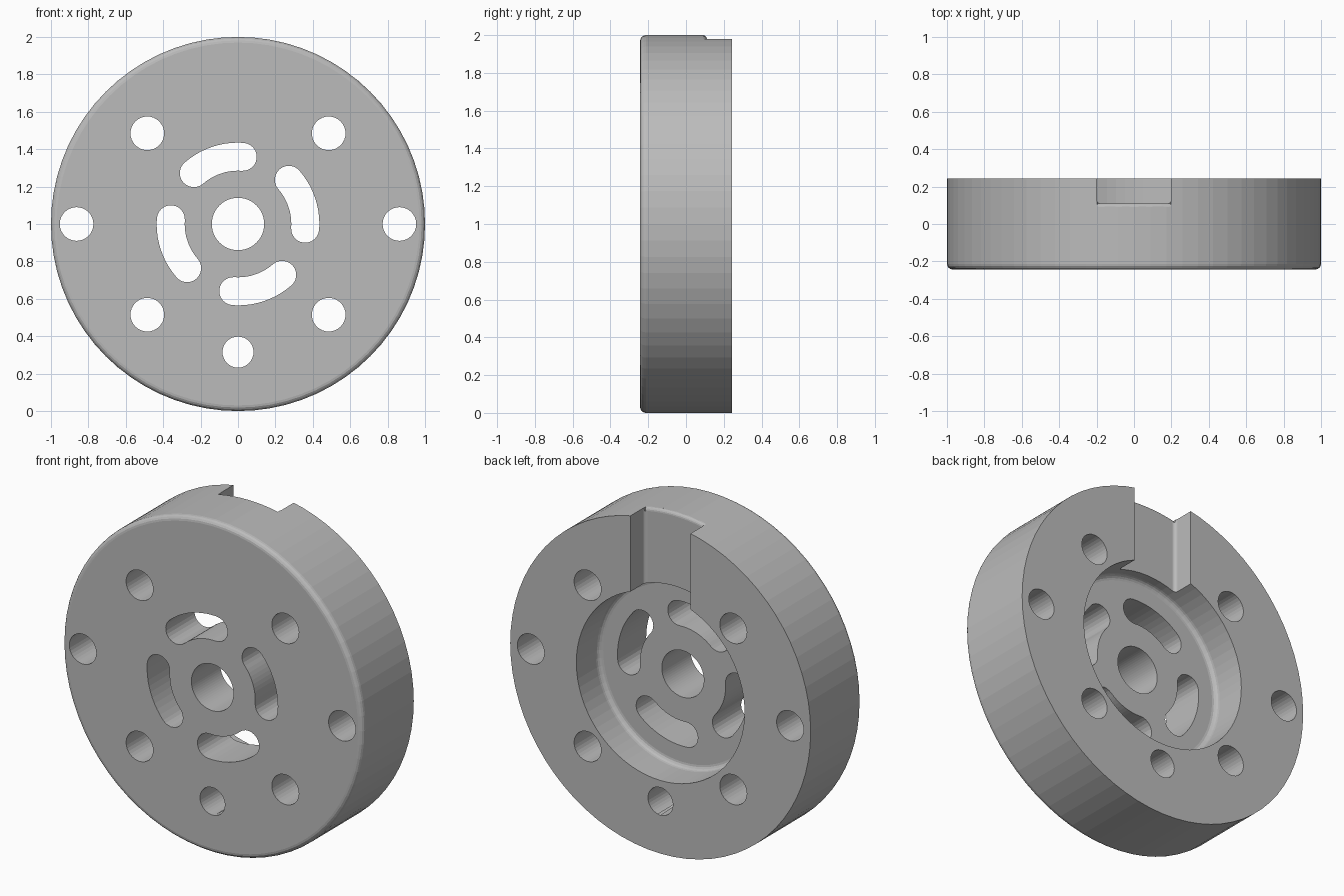
import bpy, bmesh
from math import sin, cos, pi, radians
from mathutils import Vector

if "Cube" in bpy.data.objects:
    bpy.data.objects.remove(bpy.data.objects["Cube"], do_unlink=True)

HALF = 0.243      # half thickness
FLOOR = 0.03      # recess floor
NOTCH = 0.11      # notch floor
SEGS = 72

grey = bpy.data.materials.new("plain_grey")
grey.use_nodes = True
grey.diffuse_color = (0.5, 0.5, 0.5, 1)
grey.node_tree.nodes["Principled BSDF"].inputs["Base Color"].default_value = (0.5, 0.5, 0.5, 1)


def finish(bm, name):
    bmesh.ops.recalc_face_normals(bm, faces=bm.faces)
    mesh = bpy.data.meshes.new(name)
    bm.to_mesh(mesh)
    bm.free()
    mesh.materials.append(grey)
    obj = bpy.data.objects.new(name, mesh)
    bpy.context.collection.objects.link(obj)
    return obj


def arc(cx, cy, r, a0, a1, n):
    """Points on an arc, angles in degrees."""
    steps = [radians(a0 + (a1 - a0) * i / n) for i in range(n + 1)]
    return [(cx + r * cos(a), cy + r * sin(a)) for a in steps]


def revolve(profile, angles, closed, name):
    """Sweep a closed (radius, y) profile about the disc axis."""
    bm = bmesh.new()
    rings = [[bm.verts.new((r * sin(a), y, 1 + r * cos(a))) for r, y in profile]
             for a in angles]
    n = len(profile)
    pairs = list(zip(rings, rings[1:]))
    if closed:
        pairs.append((rings[-1], rings[0]))
    else:
        bm.faces.new(rings[0])
        bm.faces.new(rings[-1])
    for p, q in pairs:
        for i in range(n):
            j = (i + 1) % n
            bm.faces.new((p[i], p[j], q[j], q[i]))
    return finish(bm, name)


def prism(points, depth, name):
    """Extrude a closed outline along a vector."""
    bm = bmesh.new()
    face = bm.faces.new([bm.verts.new(p) for p in points])
    geom = bmesh.ops.extrude_face_region(bm, geom=[face])["geom"]
    bmesh.ops.translate(bm, vec=Vector(depth),
                        verts=[g for g in geom if isinstance(g, bmesh.types.BMVert)])
    return finish(bm, name)


def through_cut(outline, name):
    return prism([(x, -0.4, 1 + z) for x, z in outline], (0, 0.8, 0), name)


# Disc with centre bore, rounded front rim and filleted rear recess
profile = ([(0.14, -HALF)]
           + arc(0.97, 0.03 - HALF, 0.03, -90, 0, 4)
           + [(1, HALF), (0.56, HALF)]
           + arc(0.53, FLOOR + 0.03, 0.03, 0, -90, 4)
           + [(0.14, FLOOR)])
disc = revolve(profile, [2 * pi * i / SEGS for i in range(SEGS)], True, "wheel_disc")

cutters = []

# Round holes
holes = [(sx * 0.485, sz * 0.485, 0.09) for sx in (-1, 1) for sz in (-1, 1)]
holes += [(-0.863, 0, 0.09), (0.863, 0, 0.09), (0, -0.685, 0.083)]
for x, z, r in holes:
    cutters.append(through_cut(arc(x, z, r, 0, 360, 32)[:-1], "hole_cutter"))

# Four curved slots with round ends
for k in range(4):
    a, b = 86 + 90 * k, 131 + 90 * k
    ends = [(0.36 * cos(radians(t)), 0.36 * sin(radians(t))) for t in (a, b)]
    outline = (arc(0, 0, 0.435, a, b, 10)
               + arc(*ends[1], 0.075, b, b + 180, 12)[1:]
               + arc(0, 0, 0.285, b, a, 10)[1:]
               + arc(*ends[0], 0.075, a + 180, a + 360, 12)[1:-1])
    cutters.append(through_cut(outline, "slot_cutter"))

# Notch across the top of the rear rim, with filleted inner edges
f = 0.02
outline = ([(-0.2, 0.4)] + arc(f - 0.2, NOTCH + f, f, 180, 270, 4)
           + arc(0.2 - f, NOTCH + f, f, 270, 360, 4) + [(0.2, 0.4)])
cutters.append(prism([(x, y, 1.3) for x, y in outline], (0, 0, 0.8), "notch_cutter"))

# Rounding where the notch floor meets the outer rim
lip = ([(1.02, NOTCH + 0.01), (0.98, NOTCH + 0.01)]
       + arc(0.98, NOTCH - f, f, 90, 0, 4) + [(1.02, NOTCH - f)])
cutters.append(revolve(lip, [-0.199 + 0.398 * i / 8 for i in range(9)], False, "lip_cutter"))

# Apply the cuts
bpy.context.view_layer.objects.active = disc
for cutter in cutters:
    cutter.hide_render = True
    mod = disc.modifiers.new("cut", "BOOLEAN")
    mod.operation = "DIFFERENCE"
    mod.solver = "EXACT"
    mod.object = cutter
    bpy.ops.object.modifier_apply(modifier=mod.name)
    bpy.data.objects.remove(cutter, do_unlink=True)
